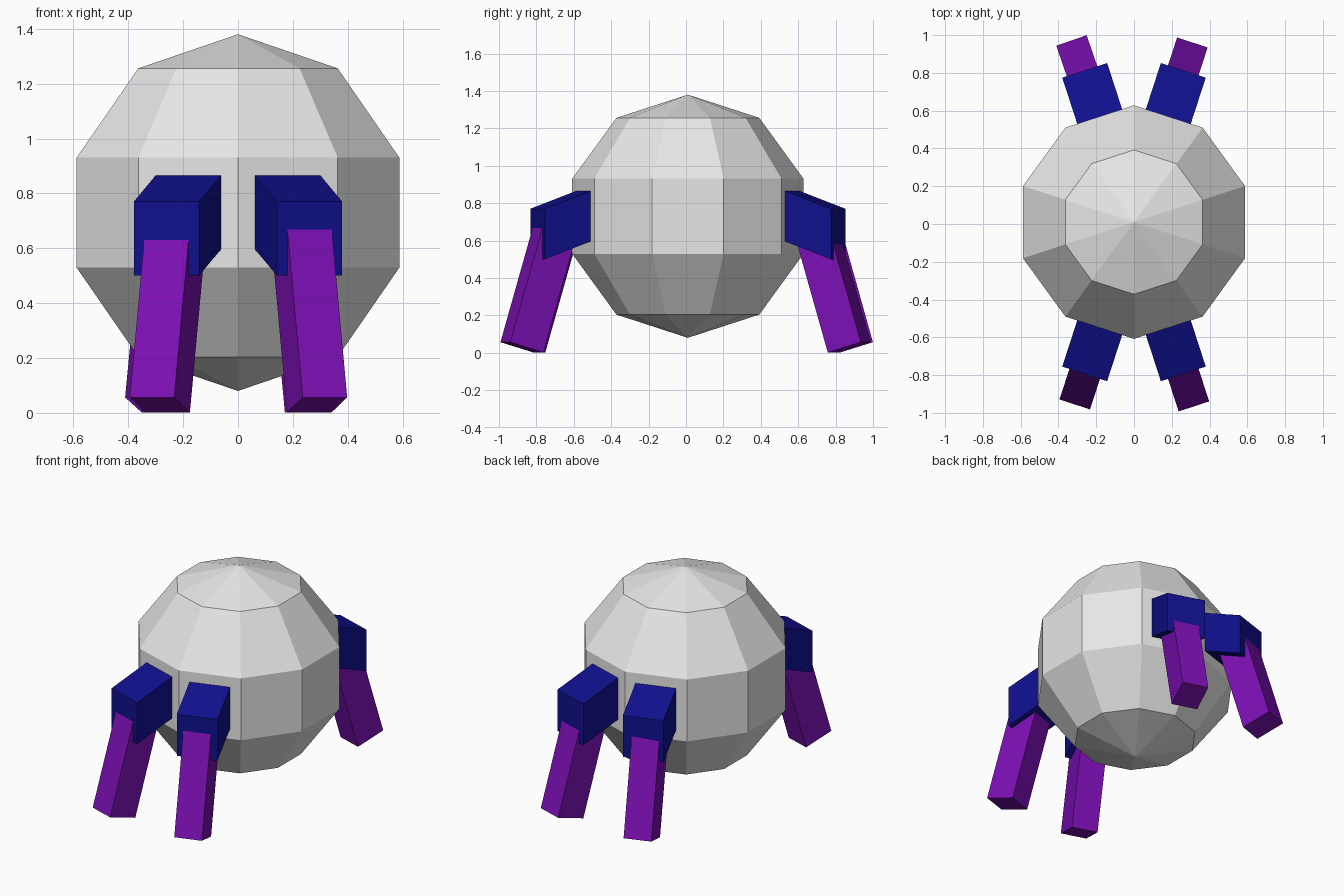
import bpy
import bmesh
from math import atan2, cos, radians, sin
from mathutils import Matrix, Vector

cube = bpy.data.objects.get("Cube")
if cube:
    bpy.data.objects.remove(cube, do_unlink=True)

CENTRE = Vector((0, 0.01, 0.73))
RADIUS = 0.65
APOTHEM = RADIUS * sin(radians(72)) * cos(radians(18))


def material(name, colour):
    mat = bpy.data.materials.new(name)
    mat.use_nodes = True
    mat.diffuse_color = (*colour, 1)
    mat.node_tree.nodes["Principled BSDF"].inputs["Base Color"].default_value = (*colour, 1)
    return mat


def finish(name, bm, mat, matrix):
    bm.transform(matrix)
    bmesh.ops.recalc_face_normals(bm, faces=bm.faces)
    mesh = bpy.data.meshes.new(name)
    bm.to_mesh(mesh)
    bm.free()
    mesh.materials.append(mat)
    obj = bpy.data.objects.new(name, mesh)
    bpy.context.collection.objects.link(obj)
    return obj


def box(size):
    bm = bmesh.new()
    bmesh.ops.create_cube(bm, size=1)
    bmesh.ops.scale(bm, vec=size, verts=bm.verts)
    return bm


def outward(side, end, yaw):
    """Turn local +y to point away from the body at the given corner."""
    a = radians(yaw)
    turn = Matrix.Rotation(atan2(-side * sin(a), end * cos(a)), 4, "Z")
    return Matrix.Translation((0, CENTRE.y, 0)) @ turn


grey = material("light grey", (0.8, 0.8, 0.8))
blue = material("dark blue", (0.005, 0.005, 0.27))
purple = material("purple", (0.2, 0.005, 0.46))

# Faceted round body
bm = bmesh.new()
bmesh.ops.create_uvsphere(bm, u_segments=10, v_segments=5, radius=RADIUS)
finish("body", bm, grey, Matrix.Translation(CENTRE))

# Hips and legs: name, side, end, foot distance from the axis, foot yaw
LEGS = [
    ("front_left", 1, -1, 0.933, 18),
    ("front_right", -1, -1, 0.922, 18),
    ("back_left", 1, 1, 0.907, 18),
    ("back_right", -1, 1, 0.924, 19),
]
LENGTH, TILT = 0.67, radians(16.5)

for name, side, end, reach, yaw in LEGS:
    # Hip block, sloping down away from the body
    bm = box((0.25, 0.257, 0.27))
    for v in bm.verts:
        if v.co.y > 0:
            v.co.z -= 0.095
    place = Matrix.Translation((0, APOTHEM + 0.1285, CENTRE.z))
    finish(name + "_hip", bm, blue, outward(side, end, 18) @ place)

    # Straight leg, splayed outward
    bm = box((0.17, 0.194, LENGTH))
    bmesh.ops.translate(bm, vec=(0, 0, LENGTH / 2), verts=bm.verts)
    place = Matrix.Translation((0, reach, 0.029)) @ Matrix.Rotation(TILT, 4, "X")
    finish(name + "_leg", bm, purple, outward(side, end, yaw) @ place)
